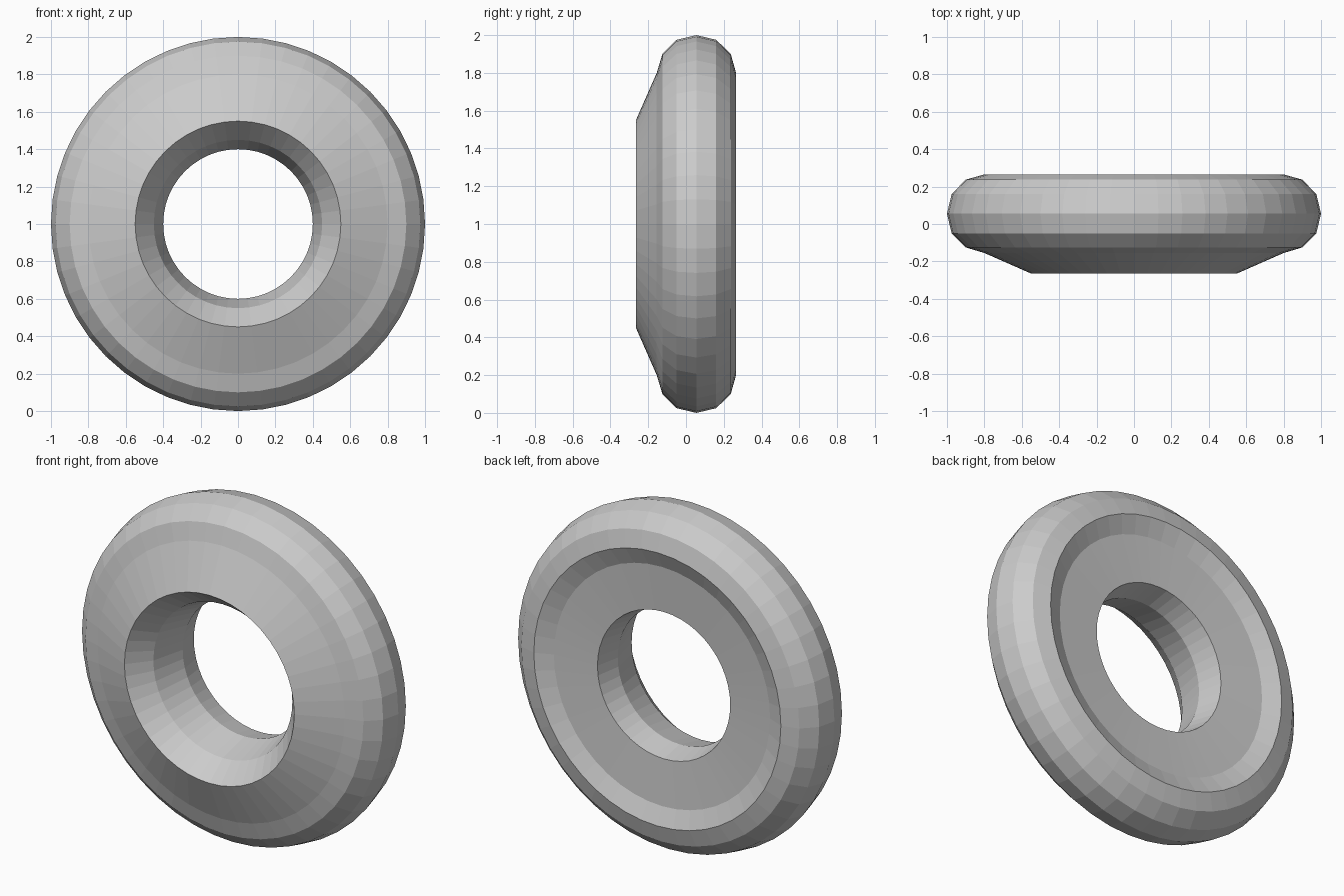
import bpy, bmesh
from math import sin, cos, tau

if "Cube" in bpy.data.objects:
    bpy.data.objects.remove(bpy.data.objects["Cube"])

SIDES = 48
# Closed cross-section: (radius, y)
PROFILE = [
    (0.55, -0.265), (0.80, -0.155), (0.90, -0.125), (0.975, -0.05),   # front cone and shoulder
    (1.00, 0.055), (0.975, 0.16), (0.90, 0.237), (0.80, 0.265),       # outer tread
    (0.70, 0.222), (0.43, 0.205),                                     # recessed back
    (0.40, 0.06), (0.45, -0.14),                                      # bore
]

# Ring spun around the y axis
bm = bmesh.new()
rings = [[bm.verts.new((r * sin(tau * i / SIDES), y, 1 + r * cos(tau * i / SIDES)))
          for r, y in PROFILE] for i in range(SIDES)]
n = len(PROFILE)
for i in range(SIDES):
    a, b = rings[i], rings[(i + 1) % SIDES]
    for j in range(n):
        k = (j + 1) % n
        bm.faces.new((a[j], a[k], b[k], b[j]))
bmesh.ops.recalc_face_normals(bm, faces=bm.faces)

mesh = bpy.data.meshes.new("wheel_ring")
bm.to_mesh(mesh)
bm.free()
ring = bpy.data.objects.new("wheel_ring", mesh)
bpy.context.collection.objects.link(ring)
